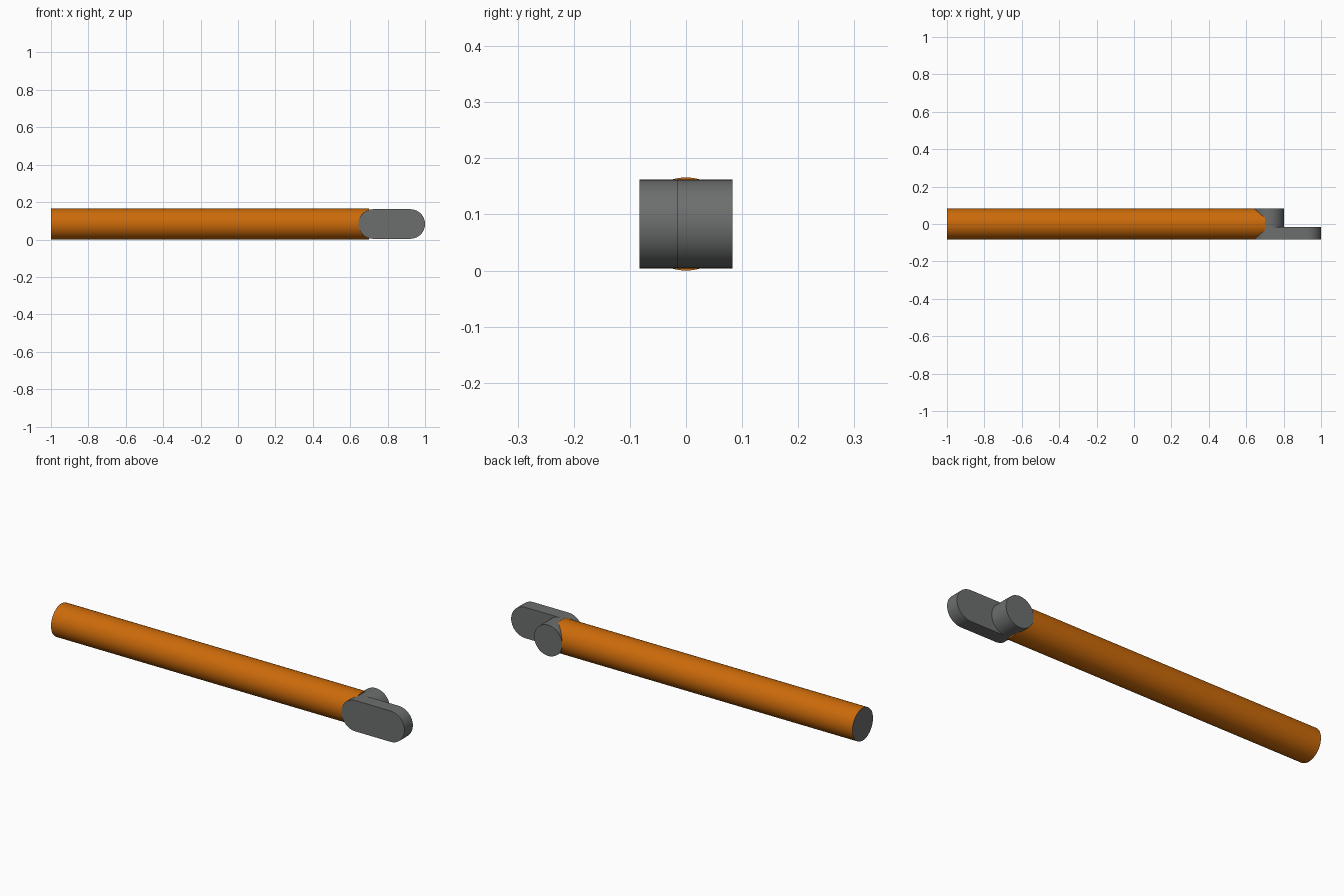
import bpy, bmesh, math
from mathutils import Matrix

if "Cube" in bpy.data.objects:
    bpy.data.objects.remove(bpy.data.objects["Cube"])

R = 0.083      # rod radius, also half width of the fork end
RK = 0.079     # knuckle and tongue radius
ZC = 0.083     # centre height
PIVOT, TIP = 0.722, 0.921


def material(name, rgb):
    mat = bpy.data.materials.new(name)
    mat.diffuse_color = (*rgb, 1)
    mat.use_nodes = True
    mat.node_tree.nodes["Principled BSDF"].inputs["Base Color"].default_value = mat.diffuse_color
    return mat


def finish(name, bm, mat):
    bmesh.ops.recalc_face_normals(bm, faces=bm.faces)
    me = bpy.data.meshes.new(name)
    bm.to_mesh(me)
    bm.free()
    me.materials.append(mat)
    ob = bpy.data.objects.new(name, me)
    bpy.context.collection.objects.link(ob)
    bpy.ops.object.select_all(action='DESELECT')
    ob.select_set(True)
    bpy.context.view_layer.objects.active = ob
    bpy.ops.object.shade_smooth_by_angle(angle=math.radians(30))
    return ob


def rod(name, x0, x1, mat):
    bm = bmesh.new()
    m = Matrix.Translation(((x0 + x1) / 2, 0, ZC)) @ Matrix.Rotation(math.pi / 2, 4, 'Y')
    bmesh.ops.create_cone(bm, cap_ends=True, segments=64, radius1=R, radius2=R,
                          depth=x1 - x0, matrix=m)
    return finish(name, bm, mat)


def slot(name, xa, xb, y0, y1, mat, n=32):
    # rounded outline around two centres, extruded along y
    bm = bmesh.new()
    pts = []
    for cx, start in ((xb, -math.pi / 2), (xa, math.pi / 2)):
        for i in range(n + 1):
            a = start + math.pi * i / n
            pts.append((cx + RK * math.cos(a), ZC + RK * math.sin(a)))
    face = bm.faces.new([bm.verts.new((x, y0, z)) for x, z in pts])
    ext = bmesh.ops.extrude_face_region(bm, geom=[face])
    bmesh.ops.translate(bm, vec=(0, y1 - y0, 0),
                        verts=[v for v in ext['geom'] if isinstance(v, bmesh.types.BMVert)])
    bmesh.ops.remove_doubles(bm, verts=bm.verts, dist=1e-5)
    return finish(name, bm, mat)


orange = material("orange", (0.6, 0.144, 0.003))
dark_grey = material("dark_grey", (0.152, 0.157, 0.156))

# orange shaft with a dark grey end disc
rod("shaft", -0.999, 0.7, orange)
rod("shaft_end_cap", -1.0, -0.999, dark_grey)

# round knuckle behind, long tongue in front
slot("knuckle", PIVOT, PIVOT + 0.0004, -0.015, R, dark_grey)
slot("tongue", PIVOT, TIP, -R, -0.015, dark_grey)
